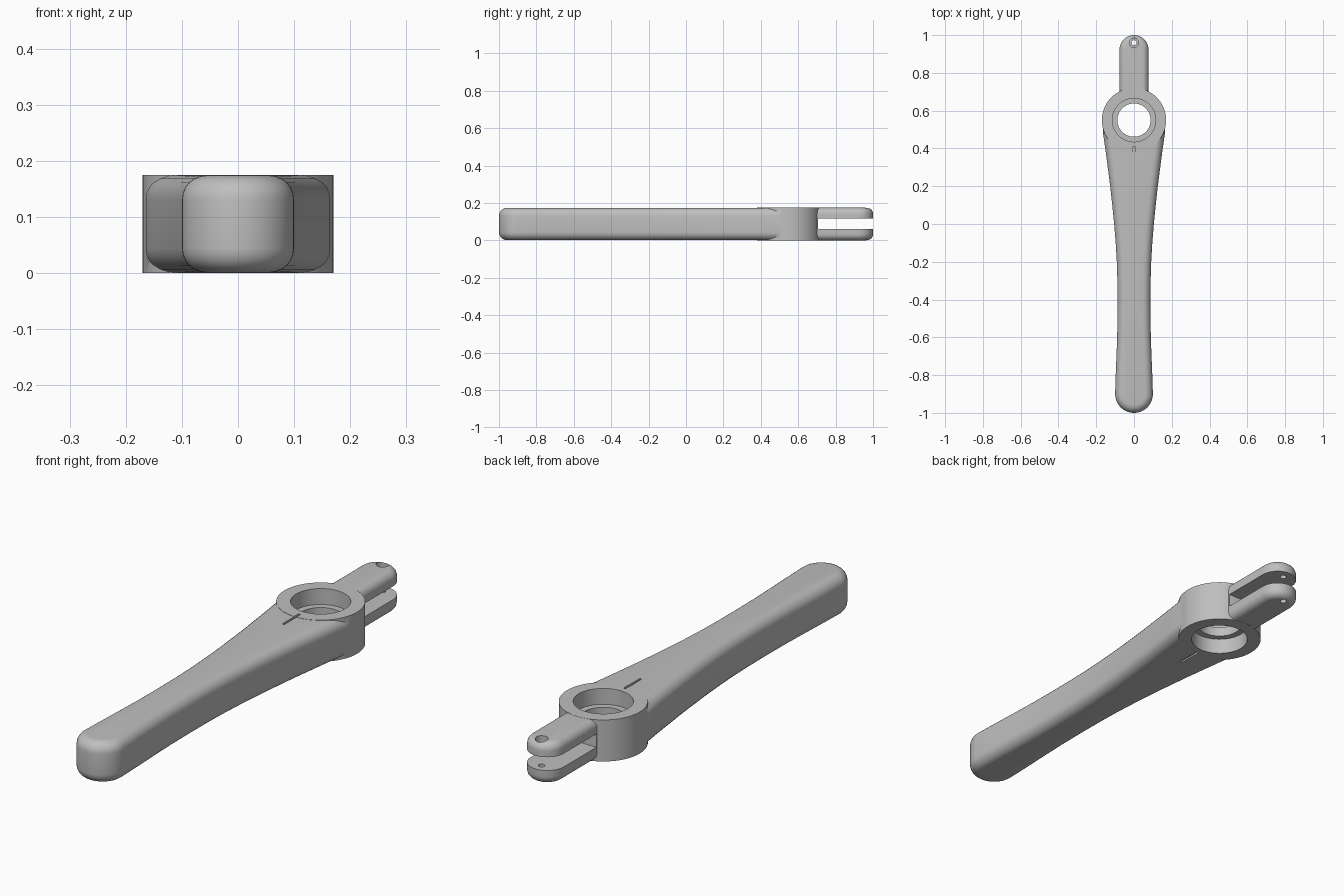
import bpy
import bmesh
import math
from mathutils import Matrix

HEIGHT = 0.175
HUB_Y = 0.55
PIN_Y = 0.96

cube = bpy.data.objects.get("Cube")
if cube:
    bpy.data.objects.remove(cube, do_unlink=True)

metal = bpy.data.materials.new("light grey metal")
metal.use_nodes = True
grey = (0.52, 0.52, 0.52, 1)
metal.diffuse_color = grey
metal.node_tree.nodes["Principled BSDF"].inputs["Base Color"].default_value = grey


def finish(name, bm):
    bmesh.ops.recalc_face_normals(bm, faces=bm.faces)
    mesh = bpy.data.meshes.new(name)
    bm.to_mesh(mesh)
    bm.free()
    mesh.materials.append(metal)
    obj = bpy.data.objects.new(name, mesh)
    bpy.context.collection.objects.link(obj)
    return obj


def rounded_slab(name, outline, z0, z1, radius):
    """Extrude an outline and round its top and bottom rims."""
    bm = bmesh.new()
    base = bm.faces.new([bm.verts.new((x, y, z0)) for x, y in outline])
    grown = bmesh.ops.extrude_face_region(bm, geom=[base])["geom"]
    for v in grown:
        if isinstance(v, bmesh.types.BMVert):
            v.co.z = z1
    rims = [e for e in bm.edges if abs(e.verts[0].co.z - e.verts[1].co.z) < 1e-5]
    bmesh.ops.recalc_face_normals(bm, faces=bm.faces)
    bmesh.ops.bevel(bm, geom=rims, offset=radius, segments=6, profile=0.5,
                    affect='EDGES', clamp_overlap=True)
    return finish(name, bm)


def cylinder(name, y, radius, z0, z1, sides=64):
    bm = bmesh.new()
    bmesh.ops.create_cone(bm, cap_ends=True, segments=sides, radius1=radius,
                          radius2=radius, depth=z1 - z0,
                          matrix=Matrix.Translation((0, y, (z0 + z1) / 2)))
    return finish(name, bm)


def box(name, low, high):
    bm = bmesh.new()
    bmesh.ops.create_cube(bm, size=1)
    for v in bm.verts:
        v.co = [(a + b) / 2 + c * (b - a) for a, b, c in zip(low, high, v.co)]
    return finish(name, bm)


def combine(target, other, operation):
    mod = target.modifiers.new(operation.lower(), 'BOOLEAN')
    mod.operation = operation
    mod.solver = 'EXACT'
    mod.object = other
    bpy.context.view_layer.objects.active = target
    bpy.ops.object.modifier_apply(modifier=mod.name)
    bpy.data.objects.remove(other, do_unlink=True)


def arc(y, radius, start, end, steps):
    angles = [math.radians(start + (end - start) * i / steps) for i in range(steps + 1)]
    return [(radius * math.cos(a), y + radius * math.sin(a)) for a in angles]


# Waisted handle: mirrored side profile with a round grip end
side = [(0.165, 0.55), (0.164, 0.48), (0.152, 0.4), (0.139, 0.3), (0.126, 0.2),
        (0.115, 0.1), (0.105, 0), (0.097, -0.1), (0.091, -0.2), (0.088, -0.3),
        (0.087, -0.42), (0.088, -0.55), (0.092, -0.68), (0.097, -0.8)]
grip_end = arc(-0.9, 0.1, 0, -180, 20)
outline = side + grip_end + [(-x, y) for x, y in reversed(side)]
handle = rounded_slab("handle", outline, 0.001, HEIGHT - 0.001, 0.043)

# Hub ring
hub = cylinder("hub", HUB_Y, 0.17, 0, HEIGHT)

# Fork arm with a round end
fork_outline = [(-0.077, 0.6), (0.077, 0.6)] + arc(0.923, 0.077, 0, 180, 20)
fork = rounded_slab("fork", fork_outline, 0.0005, HEIGHT - 0.0005, 0.033)
combine(fork, box("slot_cutter", (-0.2, 0.705, 0.061), (0.2, 1.1, 0.117)), 'DIFFERENCE')

# One solid body
lever = hub
combine(lever, handle, 'UNION')
combine(lever, fork, 'UNION')

# Slot face, stepped bore with a middle lip, and the pin hole
cutters = [
    box("slot_end_cutter", (-0.07, 0.706, 0.061), (0.07, 0.8, 0.117)),
    cylinder("bore_cutter", HUB_Y, 0.088, -0.1, 0.3),
    cylinder("upper_recess_cutter", HUB_Y, 0.115, 0.108, 0.3),
    cylinder("lower_recess_cutter", HUB_Y, 0.115, -0.1, 0.067),
    cylinder("pin_cutter", PIN_Y, 0.013, -0.1, 0.3, 24),
    cylinder("pin_head_cutter", PIN_Y, 0.025, 0.145, 0.3, 24),
]
# Fine grooves beside the hub, above and below
for z0, z1 in ((HEIGHT - 0.008, 0.3), (-0.1, 0.008)):
    cutters.append(box("groove_cutter", (-0.005, 0.3, z0), (0.005, 0.41, z1)))
for cutter in cutters:
    combine(lever, cutter, 'DIFFERENCE')

lever.name = "lever_arm"
bpy.ops.object.select_all(action='DESELECT')
lever.select_set(True)
bpy.context.view_layer.objects.active = lever
bpy.ops.object.shade_smooth_by_angle(angle=math.radians(30))
